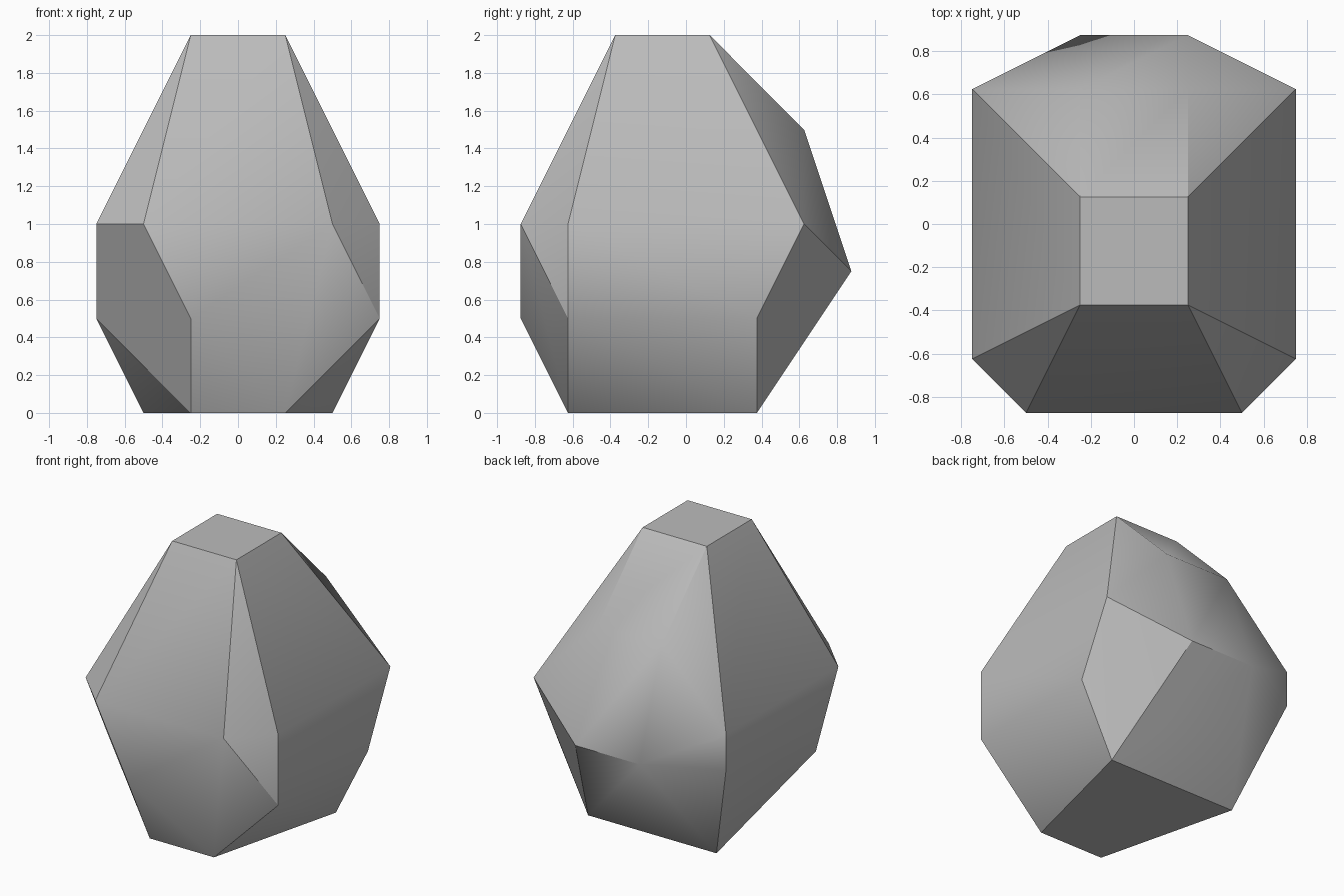
import bpy, bmesh, math

cube = bpy.data.objects.get("Cube")
if cube:
    bpy.data.objects.remove(cube, do_unlink=True)

# Stone colour
stone = bpy.data.materials.new("stone_grey")
stone.use_nodes = True
GREY = (0.5, 0.5, 0.5, 1)
stone.diffuse_color = GREY
stone.node_tree.nodes["Principled BSDF"].inputs["Base Color"].default_value = GREY

# Corners that appear on both sides: half width, depth, height
paired = [
    (0.25, -0.375, 2), (0.25, 0.125, 2),        # flat top
    (0.25, 0.625, 1.5), (0.25, 0.875, 0.75),    # back bulge
    (0.5, -0.875, 1), (0.75, -0.625, 1),        # front shoulders
    (0.75, 0.625, 1),                           # back shoulders
    (0.25, -0.625, 0), (0.5, 0.375, 0),         # base
]
# Corners that make the two sides differ
single = [
    (-0.25, -0.875, 0.5), (-0.75, -0.375, 0.5), (-0.75, 0.625, 0.75),
    (0.75, -0.625, 0.5), (0.75, 0.375, 0.5),
]

# Wrap the corners in a faceted skin
bm = bmesh.new()
for x, y, z in paired:
    for side in (-1, 1):
        bm.verts.new((side * x, y, z))
for corner in single:
    bm.verts.new(corner)
bmesh.ops.convex_hull(bm, input=bm.verts[:])
bmesh.ops.dissolve_limit(bm, angle_limit=math.radians(1),
                         verts=bm.verts[:], edges=bm.edges[:])
bmesh.ops.recalc_face_normals(bm, faces=bm.faces[:])

mesh = bpy.data.meshes.new("rock")
bm.to_mesh(mesh)
bm.free()
mesh.materials.append(stone)
rock = bpy.data.objects.new("rock", mesh)
bpy.context.collection.objects.link(rock)

# Soften shallow creases, keep steep ones sharp
bpy.ops.object.select_all(action='DESELECT')
rock.select_set(True)
bpy.context.view_layer.objects.active = rock
bpy.ops.object.shade_smooth_by_angle(angle=math.radians(30))
